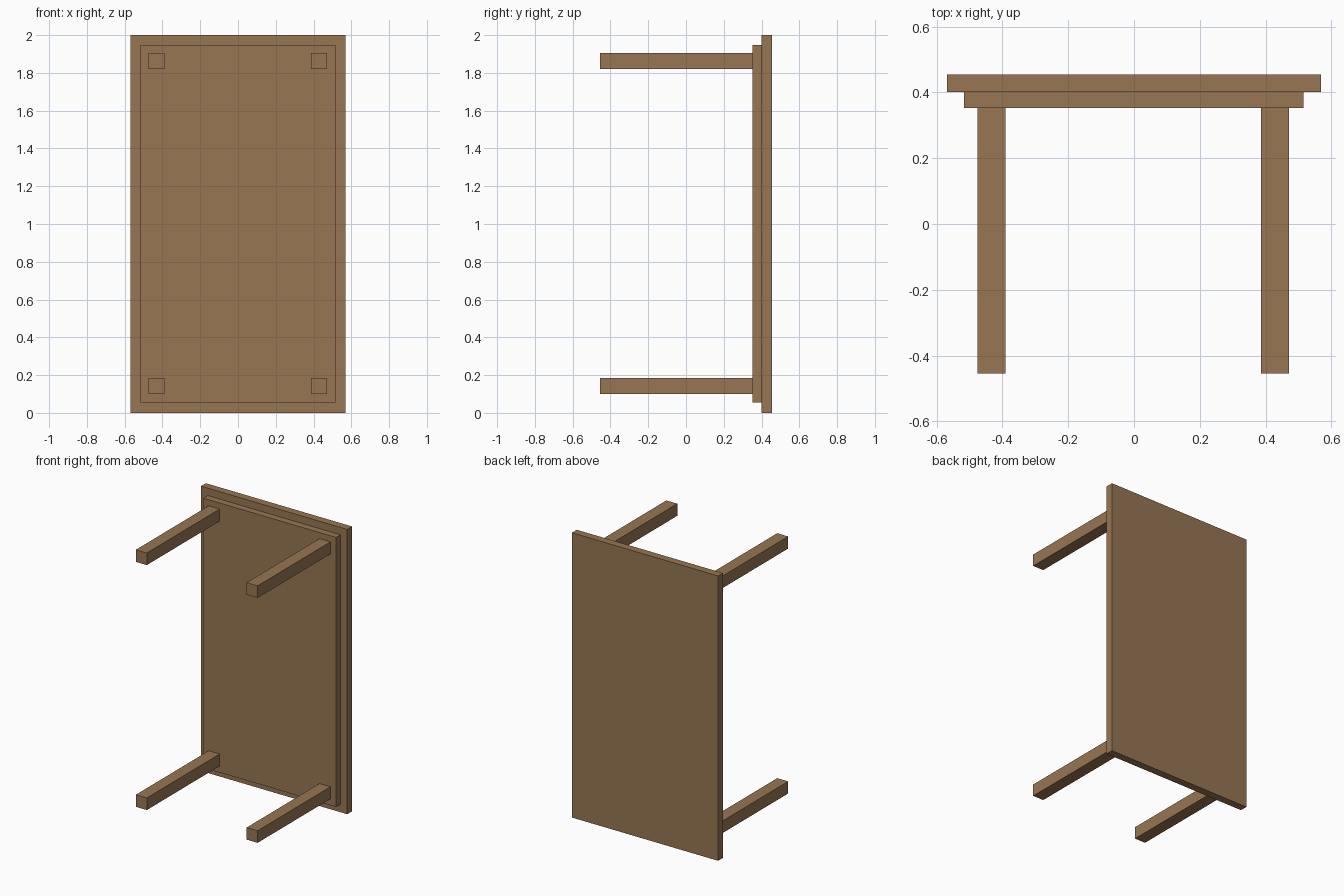
import bpy

# Remove the default cube
cube = bpy.data.objects.get("Cube")
if cube:
    bpy.data.objects.remove(cube, do_unlink=True)

# Single wood colour
wood = bpy.data.materials.new("brown_wood")
wood.use_nodes = True
colour = (0.31, 0.18, 0.087, 1.0)
wood.diffuse_color = colour
wood.node_tree.nodes["Principled BSDF"].inputs["Base Color"].default_value = colour


def box(name, low, high):
    """Add a flat-shaded box spanning two opposite corners."""
    centre = [(a + b) / 2 for a, b in zip(low, high)]
    bpy.ops.mesh.primitive_cube_add(size=1, location=centre)
    obj = bpy.context.object
    obj.name = name
    obj.scale = [b - a for a, b in zip(low, high)]
    bpy.ops.object.transform_apply(location=False, rotation=False, scale=True)
    obj.data.materials.append(wood)
    return obj


# Table lying on its long edge, with the legs pointing forward
BACK, PANEL, APRON, FOOT = 0.455, 0.401, 0.353, -0.455
box("table_top", (-0.568, PANEL, 0), (0.568, BACK, 2))
box("apron", (-0.517, APRON, 0.055), (0.515, PANEL, 1.948))

# Four square legs
LEG = 0.085
for side, x in (("right", -0.475), ("left", 0.386)):
    for level, z in (("lower", 0.1), ("upper", 1.82)):
        box(f"{level}_{side}_leg", (x, FOOT, z), (x + LEG, APRON, z + LEG))
